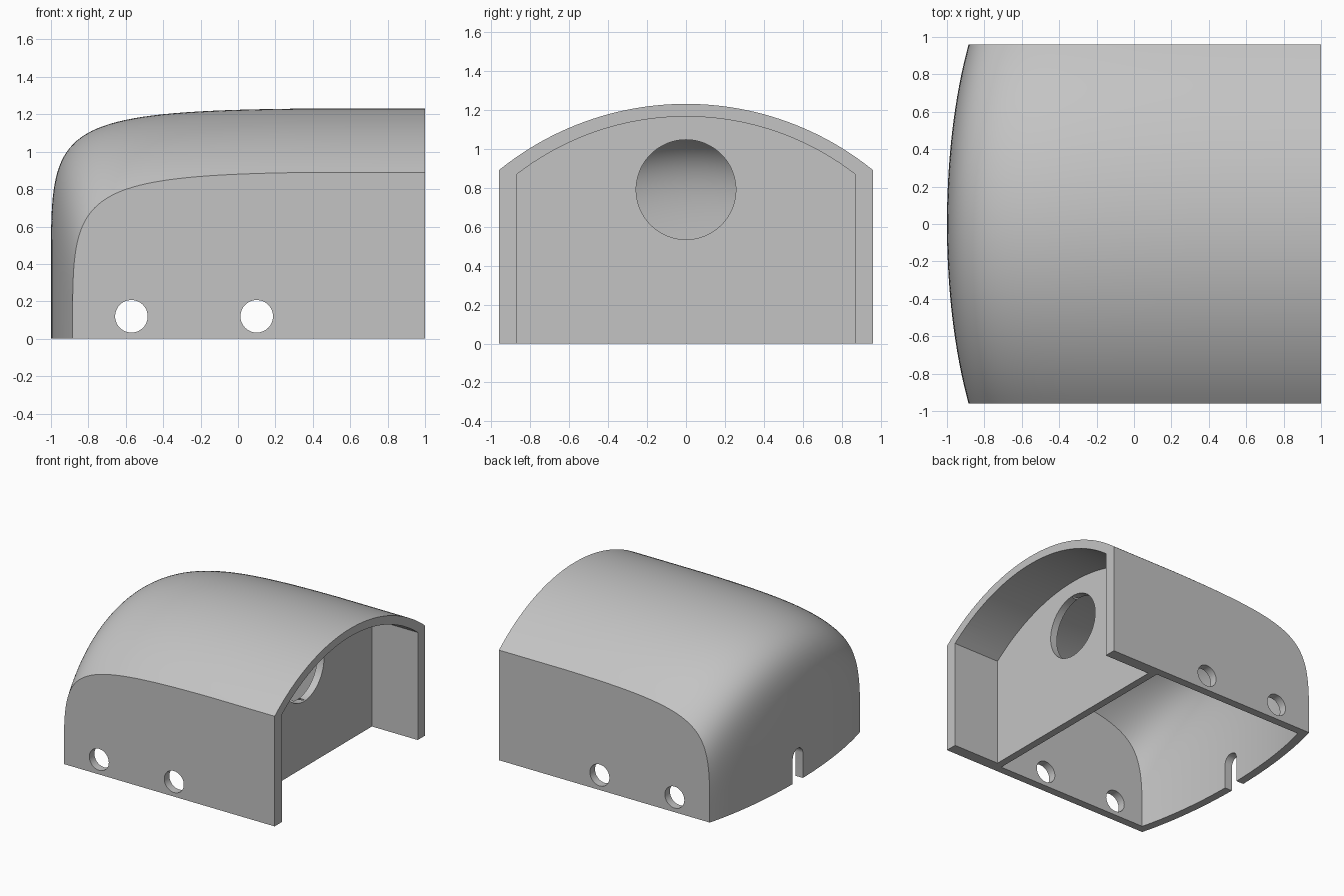
import bpy
import bmesh
import math
from mathutils import Vector
from mathutils.geometry import interpolate_bezier

if "Cube" in bpy.data.objects:
    bpy.data.objects.remove(bpy.data.objects["Cube"], do_unlink=True)

grey = bpy.data.materials.new("plain grey")
grey.use_nodes = True
grey.diffuse_color = (0.55, 0.55, 0.55, 1)
grey.node_tree.nodes["Principled BSDF"].inputs["Base Color"].default_value = (0.55, 0.55, 0.55, 1)

HALF_WIDTH = 0.96
TOP = 1.23
WALL = 0.065
DIVIDER_X = 0.59


def loft(name, rings):
    """Closed solid skinned through equal-length rings of points."""
    bm = bmesh.new()
    loops = [[bm.verts.new(p) for p in ring] for ring in rings]
    n = len(loops[0])
    for a, b in zip(loops, loops[1:]):
        for i in range(n):
            j = (i + 1) % n
            bm.faces.new((a[i], a[j], b[j], b[i]))
    bm.faces.new(loops[0])
    bm.faces.new(loops[-1])
    bmesh.ops.recalc_face_normals(bm, faces=bm.faces)
    mesh = bpy.data.meshes.new(name)
    bm.to_mesh(mesh)
    bm.free()
    mesh.materials.append(grey)
    obj = bpy.data.objects.new(name, mesh)
    bpy.context.collection.objects.link(obj)
    return obj


def arch_drop(y, radius):
    return radius - math.sqrt(radius * radius - y * y)


def domed_solid(name, half, radius, profile, end_x, floor_z, steps=48):
    """Side profile swept across y along an arch that lowers and pulls back its sides."""
    rings = []
    for k in range(steps + 1):
        y = half * (2 * k / steps - 1)
        d = arch_drop(y, radius)
        ring = [(x + d * 0.34, y, z - d) for x, z in profile]
        foot, head = ring[0], ring[-1]
        rings.append([(foot[0], y, floor_z)] + ring
                     + [(end_x, y, head[2]), (end_x, y, floor_z)])
    return loft(name, rings)


def circle(u, v, r, n=48):
    return [(u + r * math.cos(2 * math.pi * i / n), v + r * math.sin(2 * math.pi * i / n))
            for i in range(n)]


def prism_x(name, outline, x0, x1):
    return loft(name, [[(x, u, v) for u, v in outline] for x in (x0, x1)])


def prism_y(name, outline, y0, y1):
    return loft(name, [[(u, y, v) for u, v in outline] for y in (y0, y1)])


# Rounded nose-to-roof side profile
curve = interpolate_bezier(Vector((-1, 0.45)), Vector((-1, 1.12)),
                           Vector((-0.97, 1.215)), Vector((0.3, TOP)), 40)
outer_profile = [(p.x, p.y) for p in curve]
inner_profile = [(x + WALL, z - WALL) for x, z in outer_profile]

cover = domed_solid("cover_shell", HALF_WIDTH, 1.525, outer_profile, 1, 0)

# Main cavity behind the divider, and the open recess in front of it
cutters = [
    domed_solid("main_cavity", HALF_WIDTH - WALL, 1.45, inner_profile,
                DIVIDER_X - 0.06, -0.2),
]
recess_rings = []
for k in range(49):
    y = 0.867 * (k / 24 - 1)
    z = TOP - WALL - arch_drop(y, 1.42)
    recess_rings.append([(DIVIDER_X, y, -0.2), (DIVIDER_X, y, z), (1.2, y, z), (1.2, y, -0.2)])
cutters.append(loft("end_recess", recess_rings))

# Round opening in the divider
cutters.append(prism_x("divider_opening", circle(0, 0.79, 0.256, 72), 0.48, 0.7))

# Screw holes through both side walls
for x in (-0.57, 0.1):
    cutters.append(prism_y("screw_hole", circle(x, 0.12, 0.087), -1.2, 1.2))

# Arched cable slot in the nose
arch = [(0.065 * math.cos(math.pi * i / 16), 0.2 + 0.065 * math.sin(math.pi * i / 16))
        for i in range(17)]
cutters.append(prism_x("cable_slot", [(0.065, -0.2)] + arch + [(-0.065, -0.2)], -1.2, -0.7))

bpy.context.view_layer.objects.active = cover
for cutter in cutters:
    cutter.hide_render = True
    mod = cover.modifiers.new(cutter.name, "BOOLEAN")
    mod.operation = "DIFFERENCE"
    mod.solver = "EXACT"
    mod.object = cutter
    bpy.ops.object.modifier_apply(modifier=mod.name)
for cutter in cutters:
    bpy.data.objects.remove(cutter, do_unlink=True)

# Smooth dome with crisp edges
bpy.ops.object.select_all(action="DESELECT")
cover.select_set(True)
bpy.ops.object.shade_smooth_by_angle(angle=math.radians(30))
